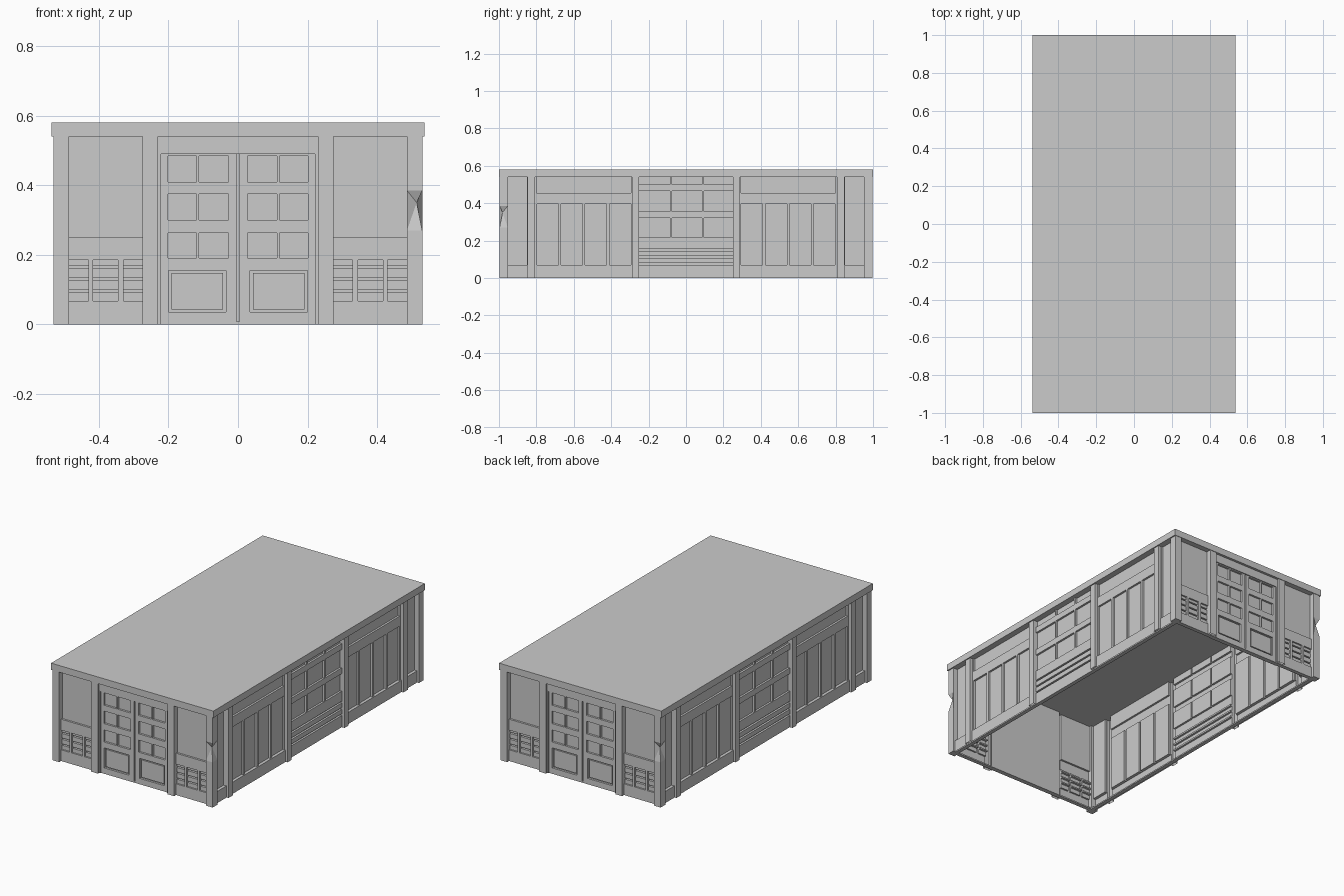
import bpy
import bmesh
import math

cube = bpy.data.objects.get("Cube")
if cube:
    bpy.data.objects.remove(cube, do_unlink=True)

HALF_X, HALF_Y, EAVE, TOP = 0.53, 0.997, 0.54, 0.58
POST = 0.044
FRAME, PANEL, SLOT = 0.018, 0.03, 0.042   # depths behind the post faces

grey = bpy.data.materials.new("plain grey")
grey.use_nodes = True
colour = (0.6, 0.6, 0.6, 1)
grey.diffuse_color = colour
for node in grey.node_tree.nodes:
    if node.type == 'BSDF_PRINCIPLED':
        node.inputs["Base Color"].default_value = colour


def finish(bm, name, location=(0, 0, 0), turn=0):
    mesh = bpy.data.meshes.new(name)
    bm.to_mesh(mesh)
    bm.free()
    mesh.materials.append(grey)
    obj = bpy.data.objects.new(name, mesh)
    obj.location = location
    obj.rotation_euler.z = math.radians(turn)
    bpy.context.collection.objects.link(obj)
    return obj


def box(bm, x0, x1, y0, y1, z0, z1):
    made = bmesh.ops.create_cube(bm, size=1)
    for v in made["verts"]:
        v.co.x = x1 if v.co.x > 0 else x0
        v.co.y = y1 if v.co.y > 0 else y0
        v.co.z = z1 if v.co.z > 0 else z0


def relief(half, areas):
    """Stepped wall skin facing -y; later areas override earlier ones."""
    us = sorted({round(a[i], 4) for a in areas for i in (0, 1)} | {-half, half})
    zs = sorted({round(a[i], 4) for a in areas for i in (2, 3)} | {0, EAVE})

    def depth(i, j):
        u, z = (us[i] + us[i + 1]) / 2, (zs[j] + zs[j + 1]) / 2
        d = FRAME
        for u0, u1, z0, z1, value in areas:
            if u0 < u < u1 and z0 < z < z1:
                d = value
        return d

    bm = bmesh.new()

    def quad(*points):
        bm.faces.new([bm.verts.new(p) for p in points])

    for i in range(len(us) - 1):
        for j in range(len(zs) - 1):
            a, b, low, high = us[i], us[i + 1], zs[j], zs[j + 1]
            d = depth(i, j)
            quad((a, d, low), (b, d, low), (b, d, high), (a, d, high))
            if i + 2 < len(us) and depth(i + 1, j) != d:
                e = depth(i + 1, j)
                quad((b, d, low), (b, e, low), (b, e, high), (b, d, high))
            if j + 2 < len(zs) and depth(i, j + 1) != d:
                e = depth(i, j + 1)
                quad((a, d, high), (b, d, high), (b, e, high), (a, e, high))
    bmesh.ops.remove_doubles(bm, verts=bm.verts, dist=0.0001)
    # sill closing the foot of the wall
    box(bm, -half, half, FRAME, SLOT, 0, 0.008)
    return bm


def mirrored(areas):
    return areas + [(-u1, -u0, z0, z1, d) for u0, u1, z0, z1, d in areas]


# End wall: double door, solid upper panels and louvred vents
def end_wall():
    half = HALF_X - POST
    areas = [
        (0.275, half, 0.25, EAVE, PANEL),
        (0.23, 0.275, 0, EAVE, 0),
        (0, 0.23, 0.49, EAVE, 0.012),
        (0, 0.004, 0, 0.49, PANEL),
        (0.222, 0.23, 0, 0.49, 0.01),
        (0.035, 0.2, 0.035, 0.155, PANEL),
        (0.043, 0.192, 0.043, 0.147, 0.022),
    ]
    for low, high in ((0.19, 0.262), (0.3, 0.375), (0.41, 0.484)):
        for a, b in ((0.027, 0.112), (0.12, 0.202)):
            areas.append((a, b, low, high, PANEL))
    for a, b in ((0.275, 0.33), (0.345, 0.417), (0.43, half)):
        areas.append((a, b, 0.067, 0.185, 0.028))
        for z in (0.095, 0.13, 0.165):
            areas.append((a, b, z - 0.004, z + 0.004, SLOT))
    return relief(half, mirrored(areas))


# Side wall: central window bay between two panelled bays
def side_wall():
    half = HALF_Y - POST
    areas = [
        (0.85, half, 0.07, EAVE, PANEL),
        (0.806, 0.848, 0, EAVE, 0),
        (0.25, 0.29, 0, EAVE, 0),
        (0.295, 0.8, 0.455, EAVE, PANEL),
        (0.29, 0.806, 0, 0.07, 0.012),
        (0.848, half, 0, 0.07, 0.012),
    ]
    step = 0.129
    for k in range(4):
        a = 0.295 + k * step
        areas.append((a, a + step - 0.014, 0.07, 0.395, PANEL))
    areas = mirrored(areas)
    for a, b in ((-0.25, -0.085), (-0.075, 0.085), (0.095, 0.25)):
        for low, high in ((0.215, 0.32), (0.355, 0.465), (0.5, EAVE)):
            areas.append((a, b, low, high, PANEL))
    for z in (0.075, 0.112, 0.15):
        areas.append((-0.25, 0.25, z - 0.005, z + 0.005, PANEL))
    return relief(half, areas)


for side, turn, name in ((-1, 0, "front"), (1, 180, "back")):
    finish(end_wall(), name + "_wall", (0, side * HALF_Y, 0), turn)
    # plain lining behind the doors
    bm = bmesh.new()
    box(bm, -0.25, 0.25, SLOT, SLOT + 0.004, 0, EAVE)
    finish(bm, name + "_door_lining", (0, side * HALF_Y, 0), turn)
for side, turn, name in ((1, 90, "left"), (-1, -90, "right")):
    finish(side_wall(), name + "_wall", (side * HALF_X, 0, 0), turn)

# Corner posts, two of them chipped on the outer edge
for sx in (-1, 1):
    for sy in (-1, 1):
        chip = 0.016 if sx * sy < 0 else 0
        bm = bmesh.new()
        rings = []
        for z, bite in ((0, 0), (0.27, 0), (0.35, chip), (0.385, 0), (EAVE, 0)):
            ring = []
            for a, b in ((0, 0), (1, 0), (1, 1), (0, 1)):
                cut = bite if a + b == 0 else 0
                ring.append(bm.verts.new((sx * (HALF_X - a * POST - cut),
                                          sy * (HALF_Y - b * POST - cut), z)))
            rings.append(ring)
        for low, high in zip(rings, rings[1:]):
            for k in range(4):
                n = (k + 1) % 4
                bm.faces.new((low[k], low[n], high[n], high[k]))
        bm.faces.new(rings[0])
        bm.faces.new(rings[-1])
        bmesh.ops.triangulate(bm, faces=[f for f in bm.faces if chip and len(f.verts) == 4])
        bmesh.ops.recalc_face_normals(bm, faces=bm.faces)
        finish(bm, "%s_%s_corner_post" % ("front" if sy < 0 else "back",
                                          "left" if sx > 0 else "right"))

# Flat roof slab
bm = bmesh.new()
box(bm, -HALF_X - 0.007, HALF_X + 0.007, -1, 1, EAVE, TOP)
finish(bm, "roof")
